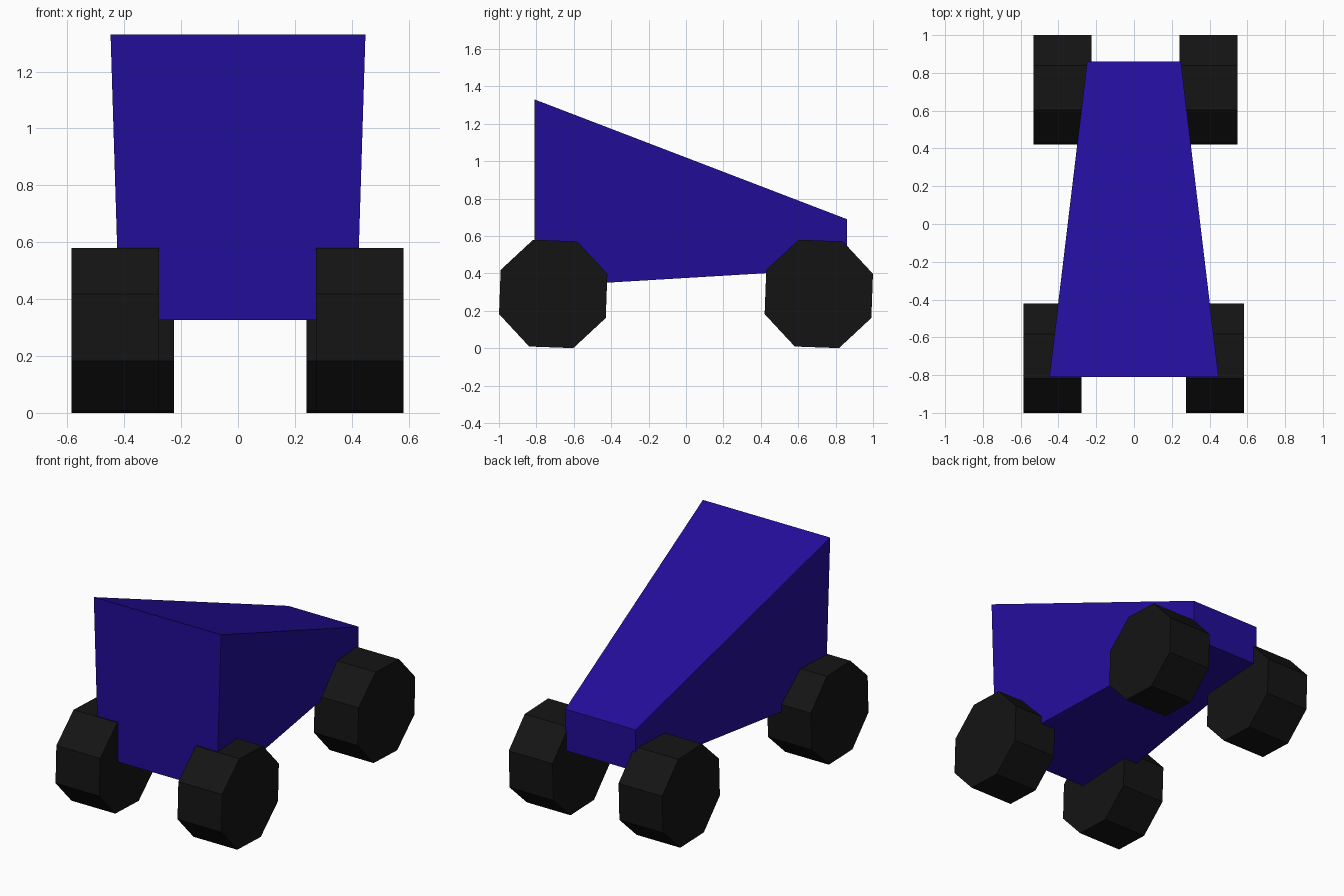
import bpy, bmesh
from math import sin, cos, radians

if "Cube" in bpy.data.objects:
    bpy.data.objects.remove(bpy.data.objects["Cube"])


def material(name, color):
    m = bpy.data.materials.new(name)
    m.diffuse_color = color
    m.use_nodes = True
    m.node_tree.nodes["Principled BSDF"].inputs["Base Color"].default_value = m.diffuse_color
    return m


def loft(name, ring_a, ring_b, mat):
    """Closed solid between two matching rings of points."""
    bm = bmesh.new()
    a = [bm.verts.new(p) for p in ring_a]
    b = [bm.verts.new(p) for p in ring_b]
    n = len(a)
    bm.faces.new(a)
    bm.faces.new(b[::-1])
    for i in range(n):
        j = (i + 1) % n
        bm.faces.new((a[i], b[i], b[j], a[j]))
    bmesh.ops.recalc_face_normals(bm, faces=bm.faces[:])
    me = bpy.data.meshes.new(name)
    bm.to_mesh(me)
    bm.free()
    me.materials.append(mat)
    ob = bpy.data.objects.new(name, me)
    bpy.context.collection.objects.link(ob)
    return ob


def section(y, top_w, top_z, bot_w, bot_z):
    return [(-top_w, y, top_z), (top_w, y, top_z), (bot_w, y, bot_z), (-bot_w, y, bot_z)]


def octagon(x, y, z=0.29, r=0.309, turn=20.4):
    angles = [radians(turn + 45 * k) for k in range(8)]
    return [(x, y + r * cos(t), z + r * sin(t)) for t in angles]


blue = material("body_blue", (0.016, 0.004, 0.32, 1))
black = material("tyre_black", (0.007, 0.007, 0.007, 1))

# Wedge body, tall and wide at the front, low and narrow at the back
loft("body", section(-0.81, 0.448, 1.33, 0.417, 0.327),
     section(0.86, 0.248, 0.69, 0.245, 0.427), blue)

# Four octagonal wheels: name, inner/outer x, centre y
for name, x0, x1, y in (
    ("front_left_wheel", -0.585, -0.277, -0.71),
    ("front_right_wheel", 0.274, 0.582, -0.71),
    ("rear_left_wheel", -0.533, -0.225, 0.71),
    ("rear_right_wheel", 0.24, 0.548, 0.71),
):
    loft(name, octagon(x0, y), octagon(x1, y), black)
